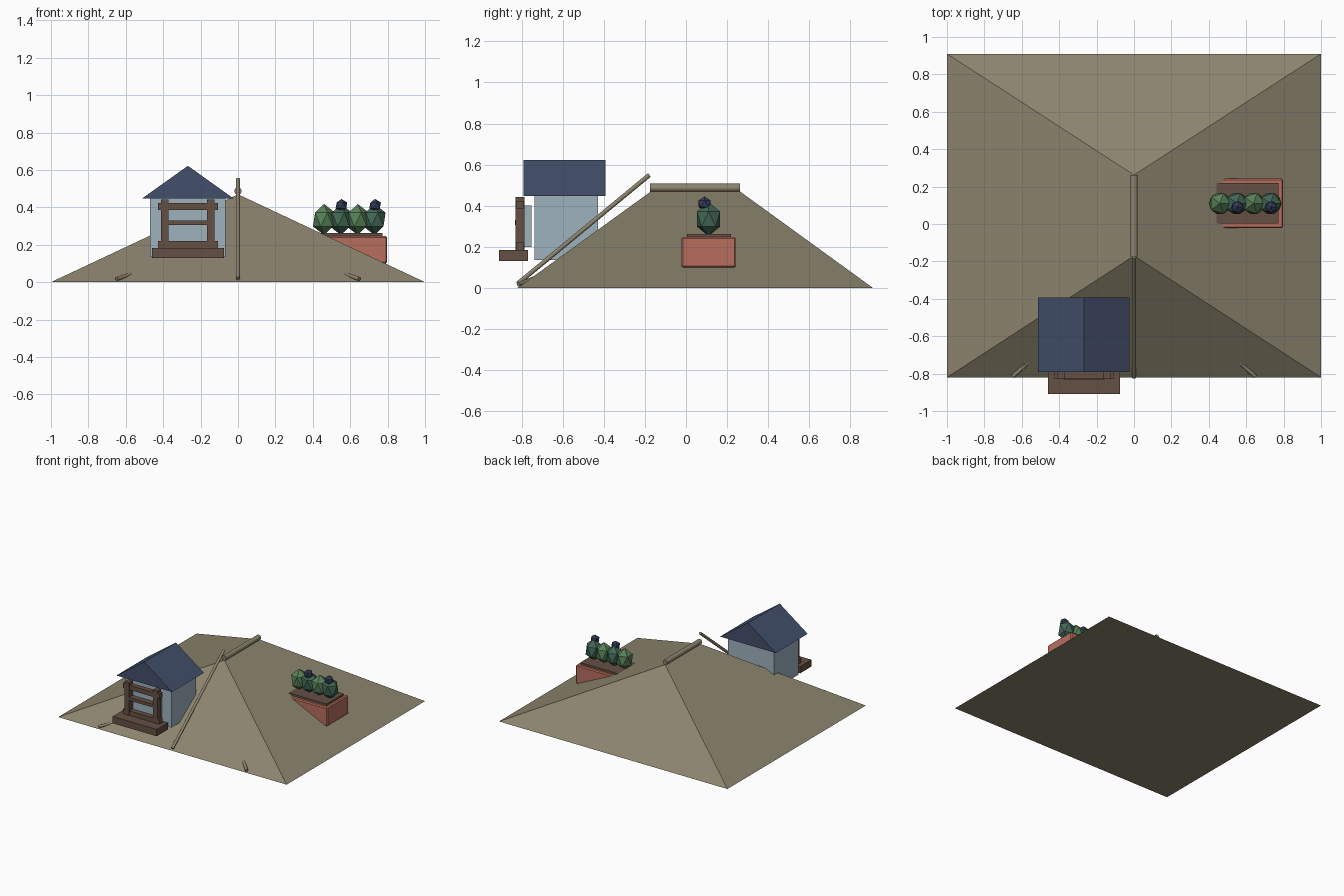
import bpy, bmesh
from mathutils import Vector

if "Cube" in bpy.data.objects:
    bpy.data.objects.remove(bpy.data.objects["Cube"])


def material(name, rgb):
    m = bpy.data.materials.new(name)
    lin = [((c / 255 + 0.055) / 1.055) ** 2.4 for c in rgb]
    m.diffuse_color = (*lin, 1)
    m.use_nodes = True
    m.node_tree.nodes["Principled BSDF"].inputs["Base Color"].default_value = m.diffuse_color
    return m


THATCH = material("olive thatch", (140, 132, 110))
WALL = material("pale blue", (158, 178, 190))
NAVY = material("navy slate", (66, 79, 106))
WOOD = material("brown wood", (101, 80, 68))
CLAY = material("terracotta", (184, 110, 94))
LEAF = material("leaf green", (88, 128, 88))
LEAF_DARK = material("deep green", (66, 103, 86))
BLOOM = material("indigo bloom", (54, 64, 92))


def mesh_object(name, bm, mat):
    bmesh.ops.recalc_face_normals(bm, faces=bm.faces[:])
    me = bpy.data.meshes.new(name)
    bm.to_mesh(me)
    bm.free()
    me.materials.append(mat)
    ob = bpy.data.objects.new(name, me)
    bpy.context.collection.objects.link(ob)
    return ob


def box(name, xs, ys, zs, mat, bevel=0):
    bm = bmesh.new()
    bmesh.ops.create_cube(bm, size=1)
    for v in bm.verts:
        v.co = [(a + b) / 2 + c * (b - a) for c, (a, b) in zip(v.co, (xs, ys, zs))]
    ob = mesh_object(name, bm, mat)
    if bevel:
        mod = ob.modifiers.new("bevel", 'BEVEL')
        mod.width, mod.segments = bevel, 1
    return ob


def hip(name, xs, ys, z0, z1, ridge_x, ridge_y, mat):
    """Rectangular base rising to a ridge along y; full-length ridge gives a gable."""
    bm = bmesh.new()
    a, b, c, d = [bm.verts.new((x, y, z0)) for x, y in
                  ((xs[0], ys[0]), (xs[1], ys[0]), (xs[1], ys[1]), (xs[0], ys[1]))]
    e, f = [bm.verts.new((ridge_x, y, z1)) for y in ridge_y]
    for face in ((d, c, b, a), (a, b, e), (b, c, f, e), (c, d, f), (d, a, e, f)):
        bm.faces.new(face)
    return mesh_object(name, bm, mat)


def rod(name, p, q, r, mat, sides=10):
    p, q = Vector(p), Vector(q)
    bm = bmesh.new()
    bmesh.ops.create_cone(bm, cap_ends=True, segments=sides, radius1=r, radius2=r,
                          depth=(q - p).length)
    ob = mesh_object(name, bm, mat)
    ob.location = (p + q) / 2
    ob.rotation_euler = (q - p).to_track_quat('Z', 'Y').to_euler()
    for face in ob.data.polygons:
        face.use_smooth = len(face.vertices) == 4
    for edge in ob.data.edges:      # keep the cap rims crisp
        edge.use_edge_sharp = abs(ob.data.vertices[edge.vertices[0]].co.z
                                  - ob.data.vertices[edge.vertices[1]].co.z) < 1e-4
    return ob


def ball(name, loc, scale, mat):
    bm = bmesh.new()
    bmesh.ops.create_icosphere(bm, subdivisions=1, radius=1)
    ob = mesh_object(name, bm, mat)
    ob.location, ob.scale = loc, scale
    return ob


# Main hipped roof with its ridge and hip poles
hip("main_roof", (-1, 1), (-0.82, 0.91), 0, 0.47, 0, (-0.17, 0.262), THATCH)
rod("ridge_pole", (0, -0.175, 0.487), (0, 0.262, 0.487), 0.02, THATCH)
rod("front_pole", (0, -0.82, 0.02), (0, -0.178, 0.55), 0.011, THATCH)
for s, side in ((-1, "left"), (1, "right")):
    rod(side + "_eave_pole", (s * 0.648, -0.816, 0.017), (s * 0.56, -0.735, 0.047),
        0.011, THATCH)

# Dormer
CX = -0.268
box("dormer_wall", (-0.47, -0.067), (-0.738, -0.428), (0.135, 0.45), WALL)
hip("dormer_roof", (-0.512, -0.024), (-0.79, -0.392), 0.448, 0.622, CX, (-0.79, -0.392), NAVY)

# Dormer window
box("window_pane", (CX - 0.13, CX + 0.13), (-0.785, -0.753), (0.20, 0.40), WALL)
for s, side in ((-1, "left"), (1, "right")):
    x = CX + s * 0.123
    box(side + "_window_post", (x - 0.02, x + 0.02), (-0.83, -0.785), (0.18, 0.443), WOOD)
box("window_top_rail", (CX - 0.16, CX + 0.16), (-0.827, -0.788), (0.386, 0.423), WOOD)
box("window_bottom_rail", (CX - 0.16, CX + 0.16), (-0.827, -0.788), (0.18, 0.22), WOOD)
box("window_middle_rail", (CX - 0.11, CX + 0.11), (-0.833, -0.79), (0.305, 0.33), WOOD)
box("window_sill", (CX - 0.193, CX + 0.193), (-0.91, -0.77), (0.13, 0.184), WOOD)

# Flower box on the right slope
box("planter", (0.415, 0.797), (-0.022, 0.242), (0.10, 0.247), CLAY, 0.007)
box("planter_soil", (0.44, 0.773), (0.004, 0.218), (0.235, 0.263), WOOD)
for i in range(4):
    x = 0.46 + i * 0.09
    ball("bush_%d" % (i + 1), (x, 0.11, 0.335), (0.066, 0.066, 0.083),
         LEAF_DARK if i % 2 else LEAF)
    if i % 2:
        ball("bloom_%d" % (i + 1), (x + 0.003, 0.09, 0.41), (0.035, 0.035, 0.035), BLOOM)
